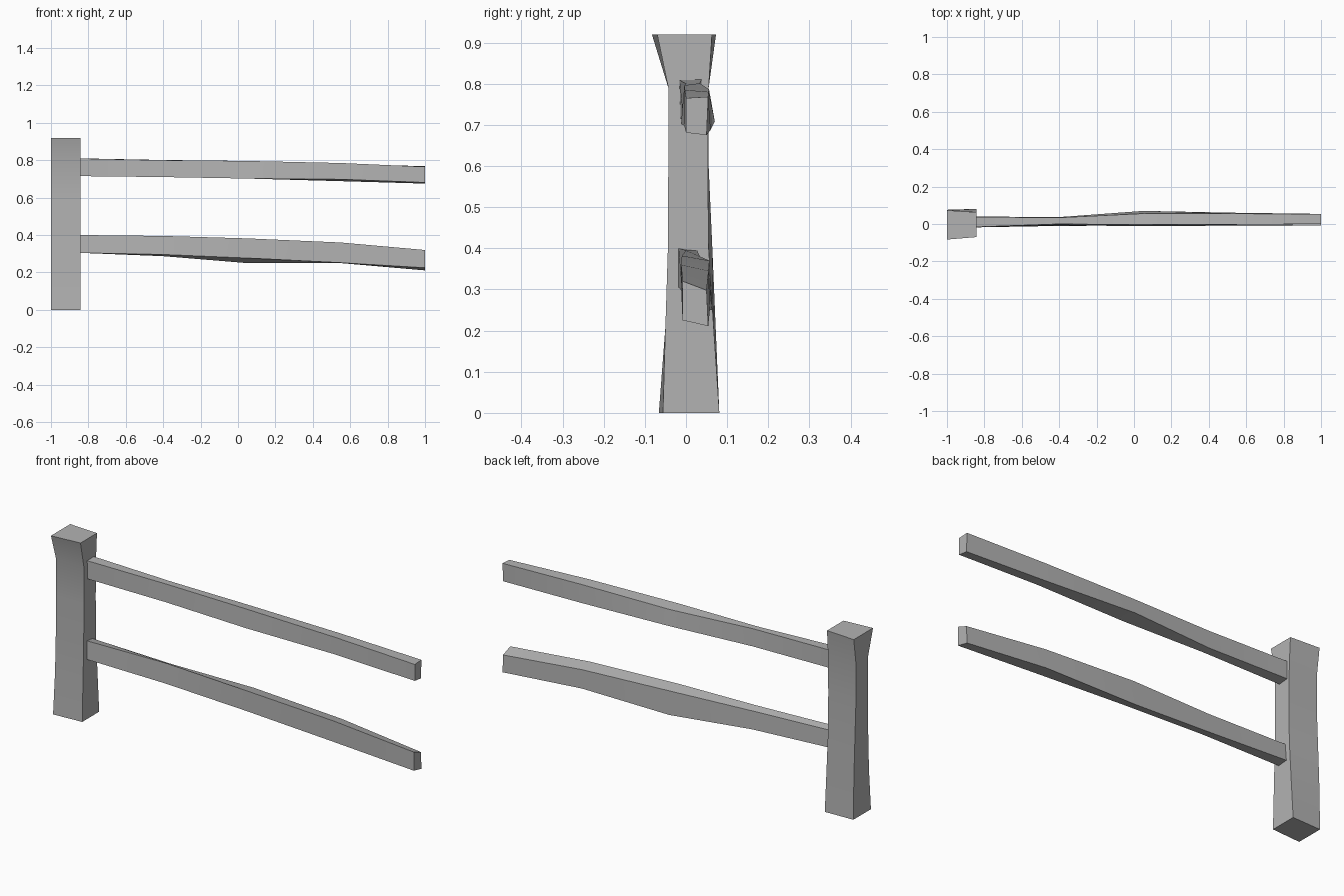
import bpy
import bmesh

cube = bpy.data.objects.get("Cube")
if cube:
    bpy.data.objects.remove(cube, do_unlink=True)

wood = bpy.data.materials.new("weathered_grey")
wood.use_nodes = True
GREY = (0.45, 0.45, 0.45, 1)
wood.diffuse_color = GREY
wood.node_tree.nodes["Principled BSDF"].inputs["Base Color"].default_value = GREY


def loft(name, rings):
    """Skin four-cornered rings into a closed beam."""
    bm = bmesh.new()
    loops = [[bm.verts.new(p) for p in ring] for ring in rings]
    for a, b in zip(loops, loops[1:]):
        for i in range(4):
            j = (i + 1) % 4
            bm.faces.new((a[i], a[j], b[j], b[i]))
    bm.faces.new(loops[0])
    bm.faces.new(loops[-1])
    bmesh.ops.recalc_face_normals(bm, faces=bm.faces)
    mesh = bpy.data.meshes.new(name)
    bm.to_mesh(mesh)
    bm.free()
    mesh.materials.append(wood)
    obj = bpy.data.objects.new(name, mesh)
    bpy.context.collection.objects.link(obj)
    bpy.ops.object.select_all(action="DESELECT")
    obj.select_set(True)
    bpy.context.view_layer.objects.active = obj
    bpy.ops.object.shade_smooth_by_angle(angle=0.52)


# Post: height, outer front/back, inner front/back
LEFT, RIGHT = -1.0, -0.842
post = []
for z, of, ob, nf, nb in [
    (0.0, -0.066, 0.076, -0.056, 0.081),
    (0.21, -0.05, 0.072, -0.05, 0.067),
    (0.40, -0.044, 0.064, -0.044, 0.055),
    (0.60, -0.043, 0.055, -0.043, 0.053),
    (0.79, -0.043, 0.055, -0.043, 0.055),
    (0.92, -0.083, 0.073, -0.07, 0.063),
]:
    post.append([(LEFT, of, z), (RIGHT, nf, z), (RIGHT, nb, z), (LEFT, ob, z)])
loft("fence_post", post)


# Rails: front and back edges are free, so each beam twists and bows
def rail(name, stations):
    loft(name, [
        [(x, fb, zfb), (x, bb, zbb), (x, bt, zbt), (x, ft, zft)]
        for x, (fb, zfb), (bb, zbb), (bt, zbt), (ft, zft) in stations
    ])


rail("upper_rail", [
    (-0.85, (-0.013, 0.715), (0.04, 0.72), (0.038, 0.81), (-0.016, 0.809)),
    (-0.4, (-0.006, 0.71), (0.037, 0.712), (0.034, 0.801), (0.0, 0.80)),
    (0.05, (-0.012, 0.702), (0.07, 0.708), (0.056, 0.786), (-0.004, 0.796)),
    (0.55, (-0.004, 0.698), (0.06, 0.688), (0.055, 0.78), (-0.003, 0.785)),
    (1.0, (0.0, 0.681), (0.05, 0.675), (0.054, 0.768), (0.0, 0.765)),
])
rail("lower_rail", [
    (-0.85, (-0.018, 0.305), (0.035, 0.31), (0.027, 0.395), (-0.018, 0.40)),
    (-0.4, (-0.01, 0.296), (0.037, 0.287), (0.034, 0.38), (0.0, 0.395)),
    (0.05, (-0.008, 0.277), (0.063, 0.25), (0.057, 0.37), (-0.01, 0.382)),
    (0.55, (-0.01, 0.252), (0.058, 0.25), (0.055, 0.345), (-0.012, 0.36)),
    (1.0, (-0.008, 0.225), (0.054, 0.211), (0.05, 0.298), (-0.008, 0.32)),
])
